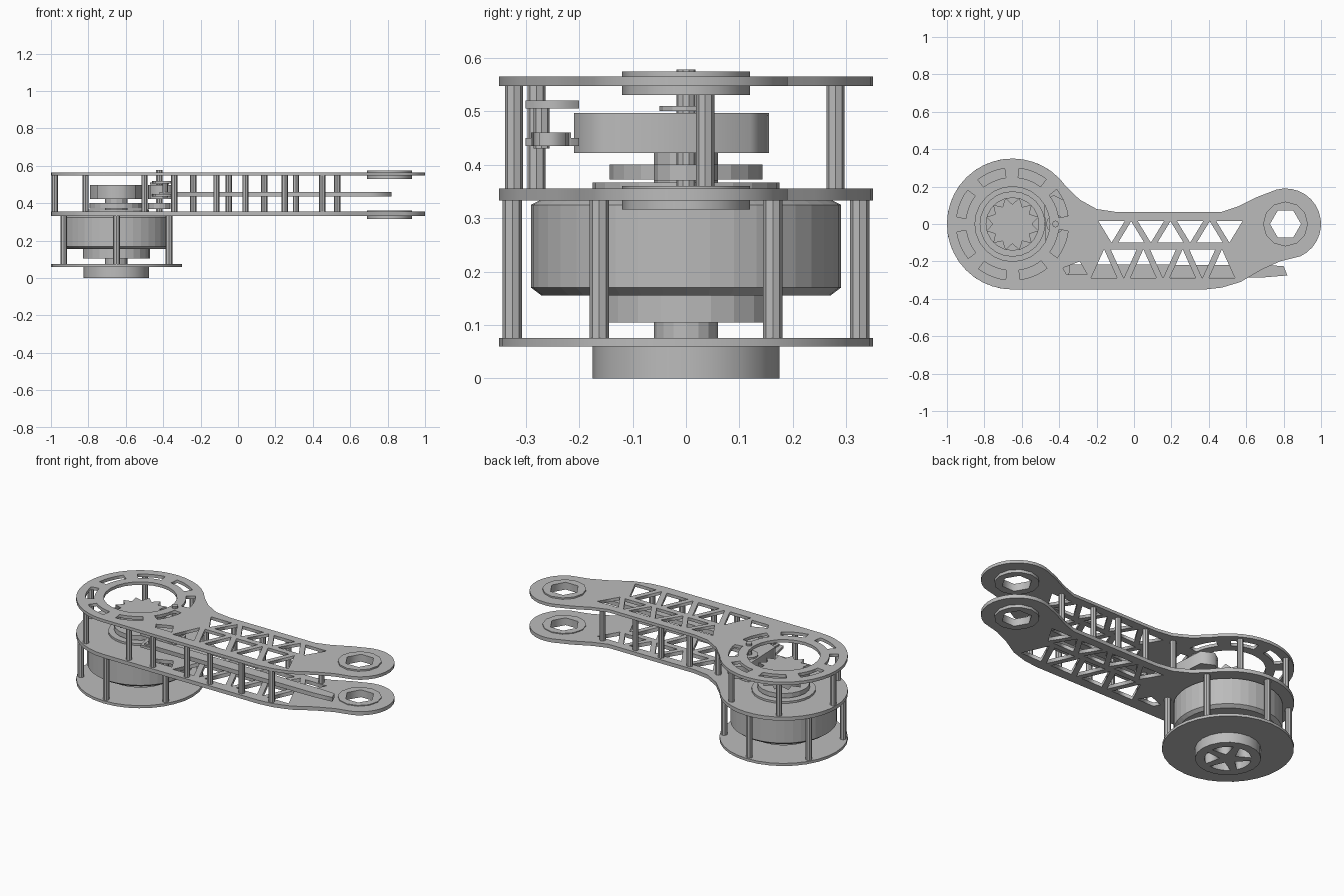
import bpy
from math import cos, sin, pi, radians

cube = bpy.data.objects.get("Cube")
if cube:
    bpy.data.objects.remove(cube, do_unlink=True)

grey = bpy.data.materials.new("plain_grey")
grey.use_nodes = True
grey.diffuse_color = (0.5, 0.5, 0.5, 1)
grey.node_tree.nodes["Principled BSDF"].inputs["Base Color"].default_value = (0.5, 0.5, 0.5, 1)

HUB = (-0.65, 0.0)    # axis of motor and round end
TIP = (0.81, 0.0)     # axis of the far bearing
LOW, HIGH = 0.333, 0.547


def arc(c, r, a0, a1, n):
    """Points on an arc, angles in degrees, both ends included."""
    return [(c[0] + r * cos(radians(a0 + (a1 - a0) * i / n)),
             c[1] + r * sin(radians(a0 + (a1 - a0) * i / n))) for i in range(n + 1)]


def circle(c, r, n=32, turn=0):
    return arc(c, r, turn, turn + 360, n)[:-1]


def slab(name, outline, z0, z1, holes=()):
    """Flat extruded profile with optional cut-outs."""
    cu = bpy.data.curves.new(name, 'CURVE')
    cu.dimensions, cu.fill_mode = '2D', 'BOTH'
    cu.extrude = (z1 - z0) / 2
    for loop in [outline, *holes]:
        sp = cu.splines.new('POLY')
        sp.points.add(len(loop) - 1)
        for p, (x, y) in zip(sp.points, loop):
            p.co = (x, y, 0, 1)
        sp.use_cyclic_u = True
    tmp = bpy.data.objects.new(name + "_profile", cu)
    bpy.context.collection.objects.link(tmp)
    deps = bpy.context.evaluated_depsgraph_get()
    me = bpy.data.meshes.new_from_object(tmp.evaluated_get(deps))
    bpy.data.objects.remove(tmp, do_unlink=True)
    me.name = name
    me.materials.clear()
    me.materials.append(grey)
    ob = bpy.data.objects.new(name, me)
    ob.location.z = (z0 + z1) / 2
    bpy.context.collection.objects.link(ob)
    return ob


def cyl(name, c, r, z0, z1, n=24, r_top=None):
    """Upright cylinder or cone frustum."""
    bpy.ops.mesh.primitive_cone_add(vertices=n, radius1=r, radius2=r if r_top is None else r_top,
                                    depth=z1 - z0, location=(*c, (z0 + z1) / 2))
    ob = bpy.context.object
    ob.name = name
    ob.data.materials.append(grey)
    return ob


# Arm outline: round motor end, waisted beam, round bearing end
outline = arc(HUB, 0.35, 270, 35, 26)
outline += [(-0.29, 0.13), (-0.2, 0.08), (-0.1, 0.065), (0.47, 0.065), (0.56, 0.095), (0.66, 0.145)]
outline += arc(TIP, 0.19, 105, -65, 14)
outline += [(0.78, -0.2), (0.68, -0.245), (0.57, -0.31), (0.47, -0.34), (0.38, -0.35)]

# Truss cut-outs: two rows of alternating triangles
truss = []


def triangle_row(x0, count, step, y_low, y_high, flip):
    half = step - 0.035
    for i in range(count):
        x = x0 + i * step
        base, apex = (y_low, y_high) if (i + flip) % 2 else (y_high, y_low)
        truss.append([(x - half, base), (x + half, base), (x, apex)])


triangle_row(-0.12, 7, 0.105, -0.1, 0.015, 0)
triangle_row(-0.16, 7, 0.105, -0.29, -0.135, 1)
truss.append([(-0.38, -0.235), (-0.29, -0.2), (-0.25, -0.27), (-0.36, -0.27)])
bearing_hole = circle(TIP, 0.085, 6)

# Curved slots around the motor opening
slots = [arc(HUB, 0.3, a, a + 30, 5) + arc(HUB, 0.25, a + 30, a, 5) for a in range(8, 368, 45)]

slab("upper_arm_plate", outline, HIGH, 0.565, truss + slots + [circle(HUB, 0.2, 24), bearing_hole])
slab("lower_arm_plate", outline, LOW, 0.355, truss + [bearing_hole])

# Bearing flanges at the far end
for name, z in (("upper_bearing", 0.53), ("lower_bearing", 0.316)):
    slab(name, circle(TIP, 0.12, 12), z, z + 0.044, [circle(TIP, 0.083, 6)])

# Posts between the arm plates
front_row = [(x, -0.322) for x in (-0.5, -0.34, -0.115, 0.04, 0.25, 0.45)]
back_row = [(x, 0.036) for x in (-0.24, -0.05, 0.14, 0.31, 0.53)]
ring_posts = [(-0.98, 0), (-0.815, 0.28), (-0.815, -0.28), (-0.5, 0.28)]
for p in front_row + back_row + ring_posts:
    cyl("arm_post", p, 0.017, 0.35, 0.55, 8)

# Base disc and the six posts carrying the arm
slab("base_disc", circle(HUB, 0.35, 32), 0.06, 0.076)
for p in circle(HUB, 0.325, 6, 30):
    cyl("base_post", p, 0.018, 0.07, 0.34, 8)

# Motor can with chamfered lower lip, and hub below
cyl("motor_can", HUB, 0.29, 0.17, 0.325, 40)
cyl("motor_lip", HUB, 0.27, 0.155, 0.17, 40, 0.29)
cyl("motor_cap", HUB, 0.29, 0.325, 0.335, 40, 0.27)
cyl("motor_hub", HUB, 0.18, 0.105, 0.157, 24)
cyl("motor_axle", HUB, 0.06, 0.06, 0.11, 16)

# Bottom foot: rim with five spoke openings
spokes = [arc(HUB, 0.125, a + 8, a + 64, 4) + [(HUB[0] + 0.045 * cos(radians(a + 36)),
                                               0.045 * sin(radians(a + 36)))]
          for a in range(0, 360, 72)]
slab("foot_wheel", circle(HUB, 0.175, 20), 0, 0.06, spokes)

# Rotor stack above the lower plate
cyl("rotor_flange", HUB, 0.175, 0.355, 0.367, 24)
cyl("rotor_disc", HUB, 0.143, 0.372, 0.4, 20)
cyl("rotor_shaft", HUB, 0.06, 0.36, 0.43, 12)
teeth = [(HUB[0] + r * cos(i * pi / 12), r * sin(i * pi / 12))
         for i in range(24) for r in [0.145 if i % 2 else 0.105]]
slab("drive_gear", teeth, 0.422, 0.497)

# Crank shaft at the ring edge, with collars and horns
CRANK = (-0.42, 0.0)
cyl("crank_shaft", CRANK, 0.018, 0.35, 0.578, 10)
cyl("crank_collar", CRANK, 0.05, 0.5, 0.51, 12)
cyl("crank_base", CRANK, 0.06, 0.37, 0.4, 12)
slab("crank_body", [(-0.48, 0.12), (-0.43, 0.155), (-0.36, 0.12), (-0.34, -0.15),
                    (-0.38, -0.21), (-0.47, -0.18)], 0.422, 0.497)
for z in (0.435, 0.505):
    slab("crank_horn", [(-0.46, -0.2), (-0.34, -0.2), (-0.35, -0.3), (-0.44, -0.3)], z, z + 0.015)
cyl("crank_pin", (-0.39, -0.27), 0.015, 0.43, 0.52, 8)

# Long push rod running inside the front edge
slab("push_rod", [(-0.42, -0.29), (0.7, -0.285), (0.82, -0.275), (0.8, -0.225),
                  (0.7, -0.22), (-0.42, -0.215)], 0.435, 0.46)
